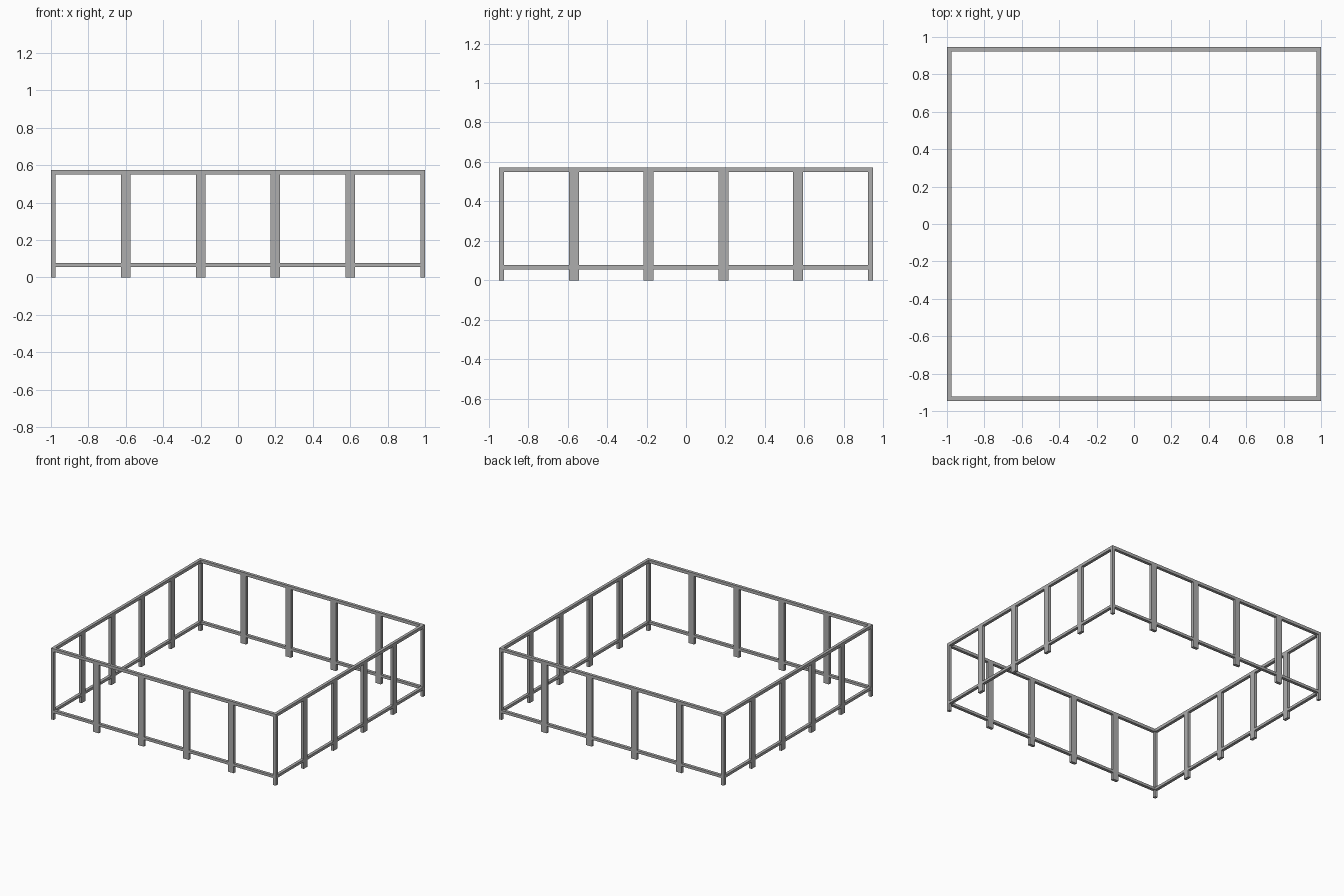
import bpy

cube = bpy.data.objects.get("Cube")
if cube:
    bpy.data.objects.remove(cube, do_unlink=True)

# Overall frame dimensions
HALF_X, HALF_Y, TOP = 1.0, 0.947, 0.573
BAR = 0.024          # square tube thickness
LOW, LOW_H = 0.056, 0.021
POST_W = 0.05
BAYS = 5

steel = bpy.data.materials.new("grey steel")
steel.use_nodes = True
GREY = (0.42, 0.42, 0.42, 1)
steel.diffuse_color = GREY
steel.node_tree.nodes["Principled BSDF"].inputs["Base Color"].default_value = GREY


def box(name, x, y, z0, size):
    """Box centred on x, y and standing on z0."""
    bpy.ops.mesh.primitive_cube_add(size=1, location=(x, y, z0 + size[2] / 2))
    ob = bpy.context.object
    ob.name = name
    ob.scale = size
    bpy.ops.object.transform_apply(location=False, rotation=False, scale=True)
    ob.data.materials.append(steel)


cx, cy = HALF_X - BAR / 2, HALF_Y - BAR / 2
post_h = TOP - BAR

# Rails: front/back run full width, sides fit between them
for level, z, h in (("top", post_h, BAR), ("bottom", LOW, LOW_H)):
    inset = 0 if level == "top" else BAR
    for s, side in ((-1, "front"), (1, "back")):
        box(f"{level}_rail_{side}", 0, s * cy, z, (2 * (HALF_X - inset), BAR, h))
    for s, side in ((-1, "right"), (1, "left")):
        box(f"{level}_rail_{side}", s * cx, 0, z, (BAR, 2 * (HALF_Y - BAR), h))

# Slim corner posts
for sx, side in ((-1, "right"), (1, "left")):
    for sy, end in ((-1, "front"), (1, "back")):
        box(f"corner_post_{end}_{side}", sx * cx, sy * cy, 0, (BAR, BAR, post_h))

# Wide flat posts dividing every side into equal bays
for i in range(1, BAYS):
    t = 2 * i / BAYS - 1
    for s, side in ((-1, "front"), (1, "back")):
        box(f"post_{side}_{i}", t * HALF_X, s * cy, 0, (POST_W, BAR, post_h))
    for s, side in ((-1, "right"), (1, "left")):
        box(f"post_{side}_{i}", s * cx, t * HALF_Y, 0, (BAR, POST_W, post_h))
